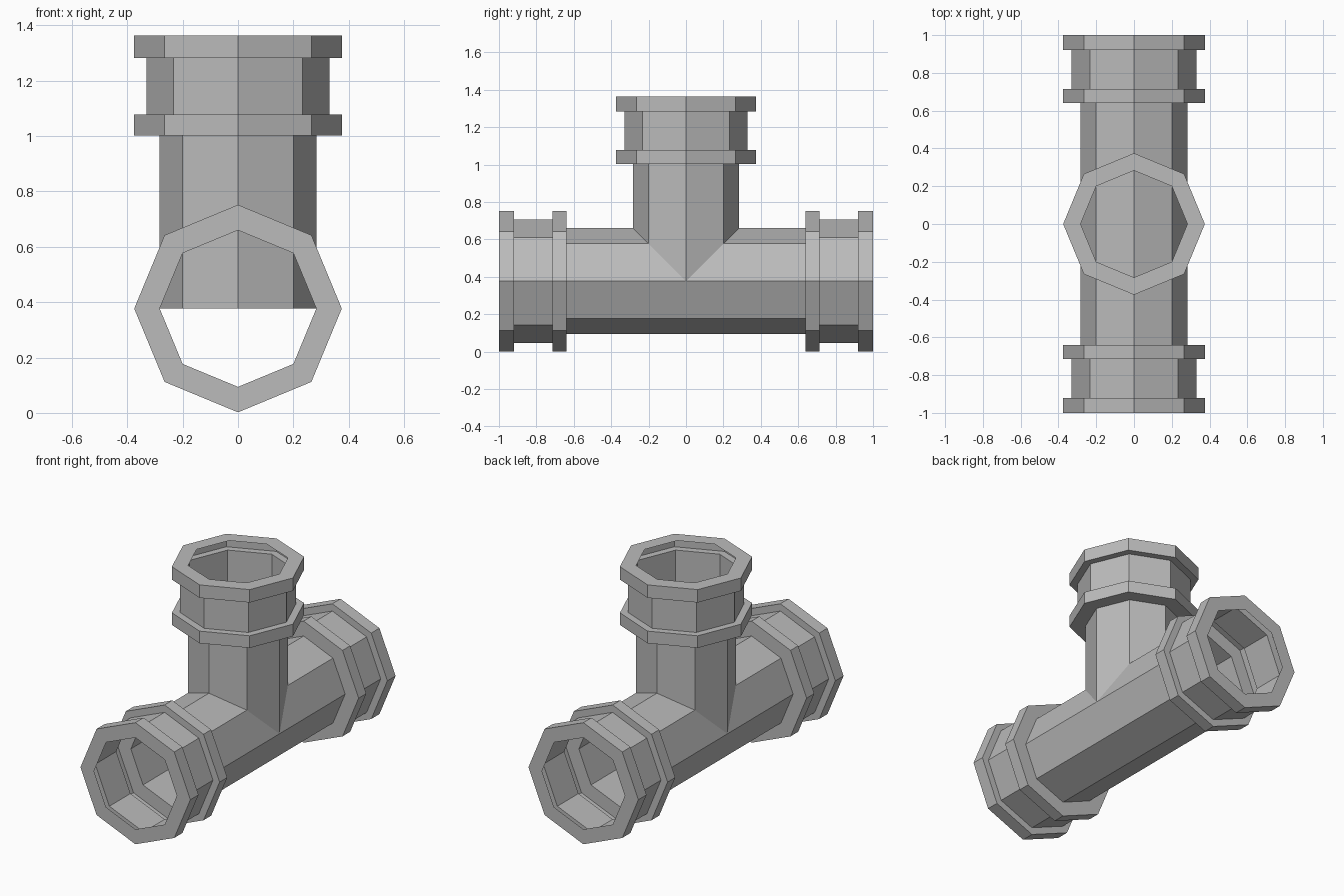
import bpy, bmesh, math
from mathutils import Matrix

if "Cube" in bpy.data.objects:
    bpy.data.objects.remove(bpy.data.objects["Cube"])

SIDES = 8
TUBE, BAND, COLLAR = 0.283, 0.33, 0.375
AXIS_Z = 0.377

metal = bpy.data.materials.new("grey_metal")
metal.use_nodes = True
GREY = (0.5, 0.5, 0.5, 1)
metal.diffuse_color = GREY
metal.node_tree.nodes["Principled BSDF"].inputs["Base Color"].default_value = GREY


def socket(end):
    """Profile of a flanged socket, from the tube out to its open rim."""
    a, b, c = end - 0.36, end - 0.285, end - 0.08
    return [(TUBE, a), (COLLAR, a), (COLLAR, b), (BAND, b),
            (BAND, c), (COLLAR, c), (COLLAR, end), (TUBE, end)]


def lathe(name, profile, matrix):
    """Sweep a (radius, height) profile round the z axis as a thin shell."""
    bm = bmesh.new()
    rings = []
    for radius, height in profile:
        angles = [math.tau * i / SIDES for i in range(SIDES)]
        rings.append([bm.verts.new((radius * math.cos(t), radius * math.sin(t), height))
                      for t in angles])
    for low, high in zip(rings, rings[1:]):
        for i in range(SIDES):
            j = (i + 1) % SIDES
            bm.faces.new((low[i], low[j], high[j], high[i]))
    bm.transform(matrix)
    mesh = bpy.data.meshes.new(name)
    bm.to_mesh(mesh)
    bm.free()
    mesh.materials.append(metal)
    obj = bpy.data.objects.new(name, mesh)
    bpy.context.collection.objects.link(obj)
    return obj


# Straight pipe with a socket at both ends, lying along y
half = socket(1.0)
mirrored = [(r, -h) for r, h in reversed(half)]
lathe("main_pipe", mirrored + half,
      Matrix.Translation((0, 0, AXIS_Z)) @ Matrix.Rotation(-math.pi / 2, 4, "X"))

# Upright branch, starting on the axis of the main pipe
lathe("branch_pipe", [(TUBE, AXIS_Z)] + socket(1.363), Matrix.Identity(4))
